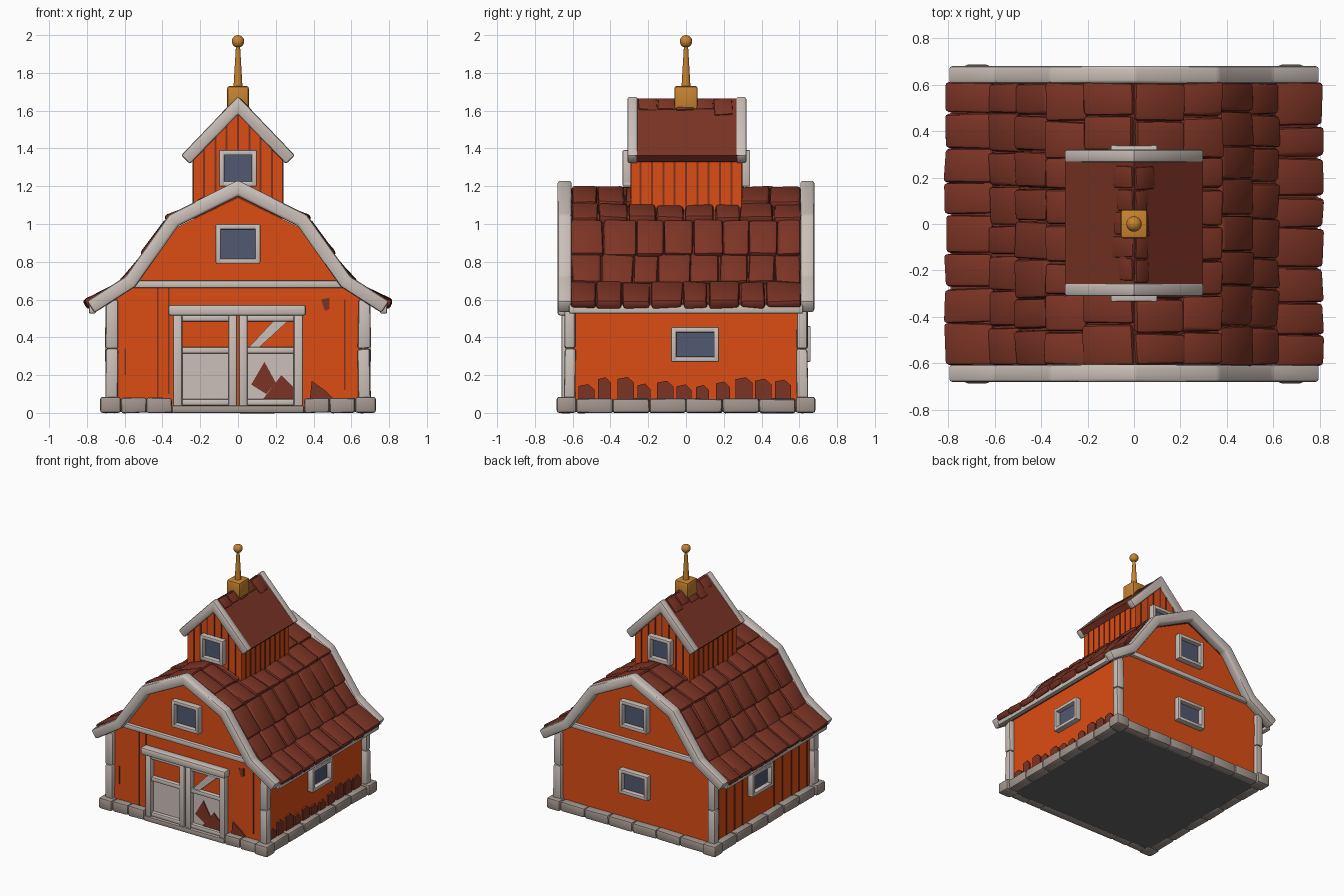
import bpy, bmesh, math, random
from mathutils import Matrix, Vector

if "Cube" in bpy.data.objects:
    bpy.data.objects.remove(bpy.data.objects["Cube"])

random.seed(4)
I = Matrix.Identity(4)


def material(name, rgb):
    m = bpy.data.materials.new(name)
    m.diffuse_color = (*rgb, 1)
    m.use_nodes = True
    m.node_tree.nodes["Principled BSDF"].inputs["Base Color"].default_value = m.diffuse_color
    return m


ORANGE = material("orange_paint", (0.72, 0.075, 0.007))
BROWN = material("roof_brown", (0.20, 0.034, 0.018))
WHITE = material("white_trim", (0.60, 0.53, 0.49))
STONE = material("foundation_stone", (0.37, 0.31, 0.275))
GLASS = material("window_glass", (0.085, 0.10, 0.165))
GOLD = material("brass", (0.58, 0.23, 0.03))
GREY = material("floor_grey", (0.13, 0.13, 0.13))


def bevel(bm, verts, width, seg=2):
    if width:
        edges = list({e for v in verts for e in v.link_edges})
        bmesh.ops.bevel(bm, geom=edges, offset=width, segments=seg, profile=0.5, affect='EDGES')


def box(bm, x, y, z, M=I, bev=0.01, jitter=0.0):
    """Box from (min, max) ranges, optionally moved by M and roughened."""
    c = Matrix.Translation(((x[0] + x[1]) / 2, (y[0] + y[1]) / 2, (z[0] + z[1]) / 2))
    s = Matrix.Diagonal((x[1] - x[0], y[1] - y[0], z[1] - z[0], 1))
    verts = bmesh.ops.create_cube(bm, size=1, matrix=M @ c @ s)['verts']
    for v in verts:
        v.co += Vector([random.uniform(-jitter, jitter) for _ in range(3)])
    bevel(bm, verts, bev)


def prism(bm, pts, y0, y1, M=I, bev=0.0):
    """Polygon in x/z extruded along y."""
    a = [bm.verts.new(M @ Vector((x, y0, z))) for x, z in pts]
    b = [bm.verts.new(M @ Vector((x, y1, z))) for x, z in pts]
    bm.faces.new(a)
    bm.faces.new(b[::-1])
    for i in range(len(pts)):
        j = (i + 1) % len(pts)
        bm.faces.new((a[j], a[i], b[i], b[j]))
    bm.normal_update()
    bevel(bm, a + b, bev)


def ribbon(bm, path, t, y0, y1, bev=0.0):
    """Mitred strip of half thickness t along an x/z path."""
    p = [Vector(q) for q in path]
    n = []
    for a, b in zip(p, p[1:]):
        d = (b - a).normalized()
        n.append(Vector((-d.y, d.x)))
    off = []
    for i in range(len(p)):
        n1, n2 = n[max(i - 1, 0)], n[min(i, len(n) - 1)]
        off.append((n1 + n2) / (1 + n1.dot(n2)) * t)
    outer = [q + o for q, o in zip(p, off)]
    inner = [q - o for q, o in zip(p, off)]
    prism(bm, [tuple(q) for q in outer + inner[::-1]], y0, y1, bev=bev)


def mirrored(right):
    return [(-x, z) for x, z in right[:0:-1]] + right


def finish(name, bm, mat):
    bmesh.ops.recalc_face_normals(bm, faces=bm.faces)
    me = bpy.data.meshes.new(name)
    bm.to_mesh(me)
    bm.free()
    ob = bpy.data.objects.new(name, me)
    me.materials.append(mat)
    bpy.context.collection.objects.link(ob)
    bpy.ops.object.select_all(action='DESELECT')
    ob.select_set(True)
    bpy.context.view_layer.objects.active = ob
    bpy.ops.object.shade_smooth_by_angle(angle=math.radians(40))


def face(deg, dist, along=0.0):
    """Matrix placing a front-facing (-y) local plane on a wall."""
    return Matrix.Rotation(math.radians(deg), 4, 'Z') @ Matrix.Translation((along, -dist, 0))


# Barn body and floor
bm = bmesh.new()
prism(bm, mirrored([(0, 1.14), (0.33, 0.98), (0.55, 0.69), (0.66, 0.61), (0.66, 0.02)]), -0.615, 0.615)
finish("barn_walls", bm, ORANGE)
bm = bmesh.new()
box(bm, (-0.69, 0.69), (-0.65, 0.65), (0.004, 0.03), bev=0)
finish("floor", bm, GREY)

# Foundation stones, with a low sill under the door
bm = bmesh.new()
for sx in (-1, 1):
    for sy in (-1, 1):
        box(bm, sorted((sx * 0.62, sx * 0.73)), sorted((sy * 0.58, sy * 0.685)), (0, 0.085), bev=0.014)
    for i in range(6):
        y = -0.58 + i * 1.16 / 6
        box(bm, sorted((sx * 0.64, sx * 0.715)), (y, y + 0.192), (0, 0.075), bev=0.012, jitter=0.003)
    x = sorted((sx * 0.35, sx * 0.62))
    for a, b in ((x[0], sum(x) / 2), (sum(x) / 2, x[1])):
        box(bm, (a, b), (-0.67, -0.6), (0, 0.08), bev=0.012, jitter=0.003)
for i in range(6):
    x = -0.62 + i * 1.24 / 6
    box(bm, (x, x + 0.205), (0.6, 0.67), (0, 0.075), bev=0.012, jitter=0.003)
box(bm, (-0.35, 0.35), (-0.67, -0.6), (0, 0.04))
finish("foundation_stones", bm, STONE)

# Corner posts, gable beams and eave boards
bm = bmesh.new()
for sx in (-1, 1):
    for sy in (-1, 1):
        for z in ((0.07, 0.34), (0.34, 0.6)):
            box(bm, sorted((sx * 0.635, sx * 0.70)), sorted((sy * 0.585, sy * 0.645)), z, bev=0.012, jitter=0.004)
    box(bm, sorted((sx * 0.752, sx * 0.79)), (-0.62, 0.62), (0.525, 0.575))
for sy in (-1, 1):
    box(bm, (-0.56, 0.56), sorted((sy * 0.6, sy * 0.64)), (0.66, 0.70))
finish("posts_and_beams", bm, WHITE)

# Main roof: deck, rake trim and tiles
bm = bmesh.new()
ribbon(bm, mirrored([(0, 1.165), (0.34, 1.0), (0.57, 0.685), (0.775, 0.56)]), 0.02, -0.62, 0.62)
finish("roof_deck", bm, BROWN)
bm = bmesh.new()
for y in (-0.68, 0.605):
    ribbon(bm, mirrored([(0, 1.19), (0.34, 1.02), (0.57, 0.695), (0.78, 0.56)]), 0.037, y, y + 0.075, 0.014)
finish("rake_trim", bm, WHITE)
bm = bmesh.new()
rows = [(0.0, 1.19), (0.2, 1.10), (0.365, 1.02), (0.485, 0.835), (0.60, 0.685), (0.795, 0.575)]
for side in (0, 180):
    for (x0, z0), (x1, z1) in zip(rows, rows[1:]):
        slope = math.atan2(z0 - z1, x1 - x0)
        length = math.hypot(x1 - x0, z1 - z0)
        M = (Matrix.Rotation(math.radians(side), 4, 'Z') @ Matrix.Translation((x0, 0, z0))
             @ Matrix.Rotation(slope - 0.06, 4, 'Y'))
        shift = random.uniform(-0.03, 0.03)
        edges = [-0.61] + [-0.61 + k * 1.22 / 8 + shift + random.uniform(-0.015, 0.015) for k in range(1, 8)] + [0.61]
        for a, b in zip(edges, edges[1:]):
            box(bm, (0.003, length + 0.012), (a + 0.003, b - 0.003), (-0.035, 0.016), M, 0.016, 0.007)
finish("roof_tiles", bm, BROWN)

# Cupola: walls, roof, trim
bm = bmesh.new()
prism(bm, mirrored([(0, 1.61), (0.235, 1.37), (0.235, 1.0)]), -0.29, 0.295)
finish("cupola_walls", bm, ORANGE)
bm = bmesh.new()
ribbon(bm, mirrored([(0, 1.63), (0.28, 1.345)]), 0.024, -0.27, 0.28)
for i in range(5):      # broken ridge tiles
    for s in (0, 180):
        M = (Matrix.Rotation(math.radians(s), 4, 'Z') @ Matrix.Translation((0, 0, 1.655))
             @ Matrix.Rotation(0.79, 4, 'Y'))
        y = -0.25 + i * 0.1
        box(bm, (0, random.uniform(0.07, 0.13)), (y, y + 0.095), (-0.02, 0.014), M, 0.008, 0.005)
finish("cupola_roof", bm, BROWN)
bm = bmesh.new()
for y in (-0.31, 0.265):
    ribbon(bm, mirrored([(0, 1.63), (0.278, 1.34)]), 0.033, y, y + 0.055, 0.012)
finish("cupola_trim", bm, WHITE)

# Finial: block, tapered spike and ball
bm = bmesh.new()
box(bm, (-0.057, 0.057), (-0.062, 0.062), (1.605, 1.73), bev=0.012)
bmesh.ops.create_cone(bm, cap_ends=True, segments=16, radius1=0.024, radius2=0.010, depth=0.24,
                      matrix=Matrix.Translation((0, 0, 1.84)))
bmesh.ops.create_uvsphere(bm, u_segments=20, v_segments=12, radius=0.033,
                          matrix=Matrix.Translation((0, 0, 1.967)))
finish("finial", bm, GOLD)

# Windows: (wall matrix, centre height, half width, half height)
windows = [(face(0, 0.615), 0.895, 0.118, 0.105), (face(180, 0.615), 0.895, 0.118, 0.105),
           (face(180, 0.615), 0.365, 0.125, 0.095),
           (face(90, 0.66, 0.048), 0.362, 0.127, 0.092), (face(-90, 0.66, -0.048), 0.362, 0.127, 0.092),
           (face(0, 0.29), 1.295, 0.1, 0.097), (face(180, 0.295), 1.295, 0.1, 0.097)]
frames, panes = bmesh.new(), bmesh.new()
for M, z, w, h in windows:
    t = 0.028
    for s in (-1, 1):
        box(frames, sorted((s * (w - t), s * w)), (-0.045, 0.01), (z - h, z + h), M, 0.007)
        box(frames, (-w, w), (-0.043, 0.01), sorted((z + s * (h - t), z + s * h)), M, 0.007)
    box(panes, (t - w, w - t), (-0.008, 0), (z + t - h, z + h - t), M, 0)
finish("window_frames", frames, WHITE)
finish("window_panes", panes, GLASS)

# Double door: header, posts, rails, brace and lower panels
bm = bmesh.new()
box(bm, (-0.37, 0.36), (-0.68, -0.61), (0.515, 0.572), bev=0.014)
for s in (-1, 1):
    for a, b in ((0.295, 0.345), (0.004, 0.05)):
        box(bm, sorted((s * a, s * b)), (-0.66, -0.61), (0.03, 0.52))
    for z in (0.04, 0.315, 0.485):
        box(bm, sorted((s * 0.04, s * 0.30)), (-0.65, -0.61), (z, z + 0.033), bev=0.008)
    box(bm, sorted((s * 0.05, s * 0.295)), (-0.623, -0.61), (0.05, 0.32), bev=0)
prism(bm, [(0.055, 0.345), (0.11, 0.345), (0.28, 0.5), (0.20, 0.5)], -0.64, -0.612)
finish("barn_door", bm, WHITE)

# Worn dark wood: broken boards on door, front and right wall, gaps between planks
bm = bmesh.new()
prism(bm, [(0.07, 0.15), (0.14, 0.27), (0.2, 0.16), (0.15, 0.1)], -0.63, -0.62)
prism(bm, [(0.13, 0.07), (0.29, 0.07), (0.29, 0.14), (0.23, 0.2)], -0.63, -0.62)
prism(bm, [(0.38, 0.07), (0.51, 0.07), (0.46, 0.12), (0.39, 0.17)], -0.625, -0.61)
prism(bm, [(0.44, 0.6), (0.46, 0.54), (0.485, 0.55), (0.485, 0.61)], -0.622, -0.61)
for i in range(11):
    y = -0.57 + i * 0.104
    w, h = random.uniform(0.065, 0.095), random.uniform(0.13, 0.21)
    prism(bm, [(y, 0.06), (y + w, 0.06), (y + w, h - 0.03), (y + w * 0.6, h), (y, h - 0.01)],
          -0.012, 0.005, face(90, 0.66))
for i in range(12):     # left wall
    y = -0.54 + i * 0.098 + random.uniform(-0.012, 0.012)
    if abs(y + 0.048) > 0.13:
        box(bm, (y, y + 0.011), (-0.005, 0.002), (0.07, random.uniform(0.5, 0.6)), face(-90, 0.66), 0)
for x, z0, z1 in ((-0.6, 0.2, 0.34), (-0.43, 0.08, 0.66), (-0.37, 0.1, 0.66), (0.56, 0.12, 0.6)):
    box(bm, (x, x + 0.008), (-0.004, 0.002), (z0, z1), face(0, 0.615), 0)
for deg, dist in ((0, 0.29), (180, 0.295), (90, 0.235), (-90, 0.235)):   # cupola
    for x in (-0.24, -0.18, -0.12, -0.06, 0.0, 0.06, 0.12, 0.18, 0.24):
        gable = deg in (0, 180)
        if gable and abs(x) > 0.2:
            continue
        z0 = 1.39 if gable and abs(x) < 0.1 else 1.05
        box(bm, (x - 0.005, x + 0.005), (-0.005, 0.002),
            (z0, 1.59 - abs(x) if gable else 1.37), face(deg, dist), 0)
finish("worn_wood", bm, BROWN)
